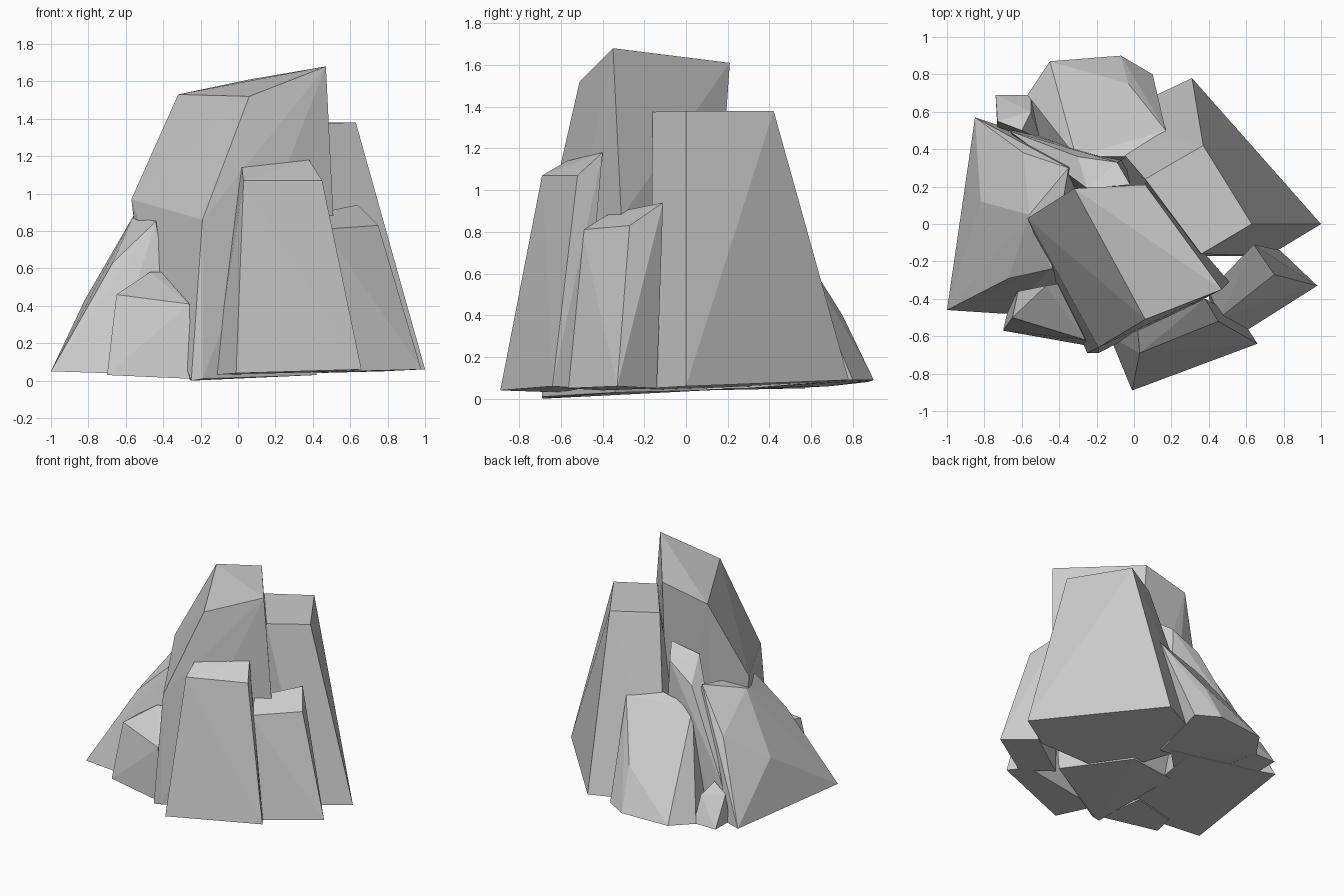
import bpy, bmesh


def rock(name, base, shoulders):
    """Faceted boulder: convex shell around a ground outline (x, y, z) and upper corners."""
    bm = bmesh.new()
    for p in base + shoulders:
        bm.verts.new(p)
    hull = bmesh.ops.convex_hull(bm, input=bm.verts[:])
    junk = set(hull["geom_interior"]) | set(hull["geom_unused"])
    bmesh.ops.delete(bm, geom=[g for g in junk if isinstance(g, bmesh.types.BMVert)],
                     context='VERTS')
    bmesh.ops.dissolve_limit(bm, angle_limit=0.03, verts=bm.verts[:], edges=bm.edges[:])
    bmesh.ops.recalc_face_normals(bm, faces=bm.faces[:])
    mesh = bpy.data.meshes.new(name)
    bm.to_mesh(mesh)
    bm.free()
    ob = bpy.data.objects.new(name, mesh)
    bpy.context.collection.objects.link(ob)
    return ob


# Tall leaning slab in the middle
rock("main_spire",
     [(-.25, -.69, 0), (-.19, -.69, .01), (.42, -.34, .03), (.08, .1, .04), (-.3, .05, .04)],
     [(-.32, .19, 1.53), (.06, .21, 1.61), (.47, -.35, 1.68), (.06, -.51, 1.52),
      (-.57, .03, .97), (-.55, .01, .8), (-.19, -.66, .86), (.51, -.31, .87)])

# Flat-topped column at the right rear
rock("right_column",
     [(1, 0, .06), (.31, .78, .09), (-.2, .54, .07), (.1, -.17, .04), (.72, -.17, .05)],
     [(.63, 0, 1.38), (.37, .42, 1.38), (.06, .24, 1.38), (.36, -.16, 1.375)])

# Column standing in front
rock("front_column",
     [(-.01, -.89, .04), (.66, -.64, .06), (.57, -.5, .05), (-.13, -.6, .03)],
     [(.03, -.69, 1.07), (.45, -.52, 1.07), (.38, -.4, 1.18), (.02, -.57, 1.14)])

# Shorter column tucked at the right
rock("right_step",
     [(.98, -.33, .06), (.6, -.57, .05), (.4, -.4, .04), (.78, -.14, .05)],
     [(.75, -.27, .83), (.46, -.5, .81), (.64, -.11, .94), (.4, -.36, .89)])

# Broad sloping flank on the left
rock("left_flank",
     [(-1, -.46, .05), (-.69, -.48, .04), (-.3, -.4, .03), (-.85, .57, .05), (-.2, .35, .05)],
     [(-.67, -.29, .63), (-.44, -.24, .85), (-.82, .12, .43), (-.59, .38, .63),
      (-.56, .05, .88), (-.35, .3, .95)])

# Small boulder at the front left
rock("front_left_boulder",
     [(-.7, -.57, .03), (-.25, -.65, .01), (-.3, -.3, .02), (-.66, -.4, .03)],
     [(-.65, -.5, .46), (-.62, -.36, .48), (-.47, -.33, .58), (-.41, -.32, .58),
      (-.26, -.62, .41)])

# Low rounded rock at the back
rock("back_boulder",
     [(-.57, .69, .06), (-.45, .87, .08), (-.07, .9, .09), (.1, .8, .09), (0, .3, .05),
      (-.5, .4, .05)],
     [(.17, .5, .8), (-.03, .75, .4), (-.02, .36, .84), (-.31, .36, .78)])

# Thin ridge between the spire and the back rock
rock("back_ridge",
     [(-.67, .5, .3), (-.62, .5, .05), (-.05, .35, .05), (-.3, .1, .05)],
     [(-.25, .19, 1.12), (-.02, .21, 1.17), (-.09, .33, 1.08), (-.3, .36, .95)])

# Pebble at the foot of the back left side
rock("back_left_pebble",
     [(-.74, .69, .06), (-.55, .69, .06), (-.5, .45, .05), (-.73, .5, .05)],
     [(-.73, .55, .28), (-.6, .5, .33), (-.55, .6, .25)])
